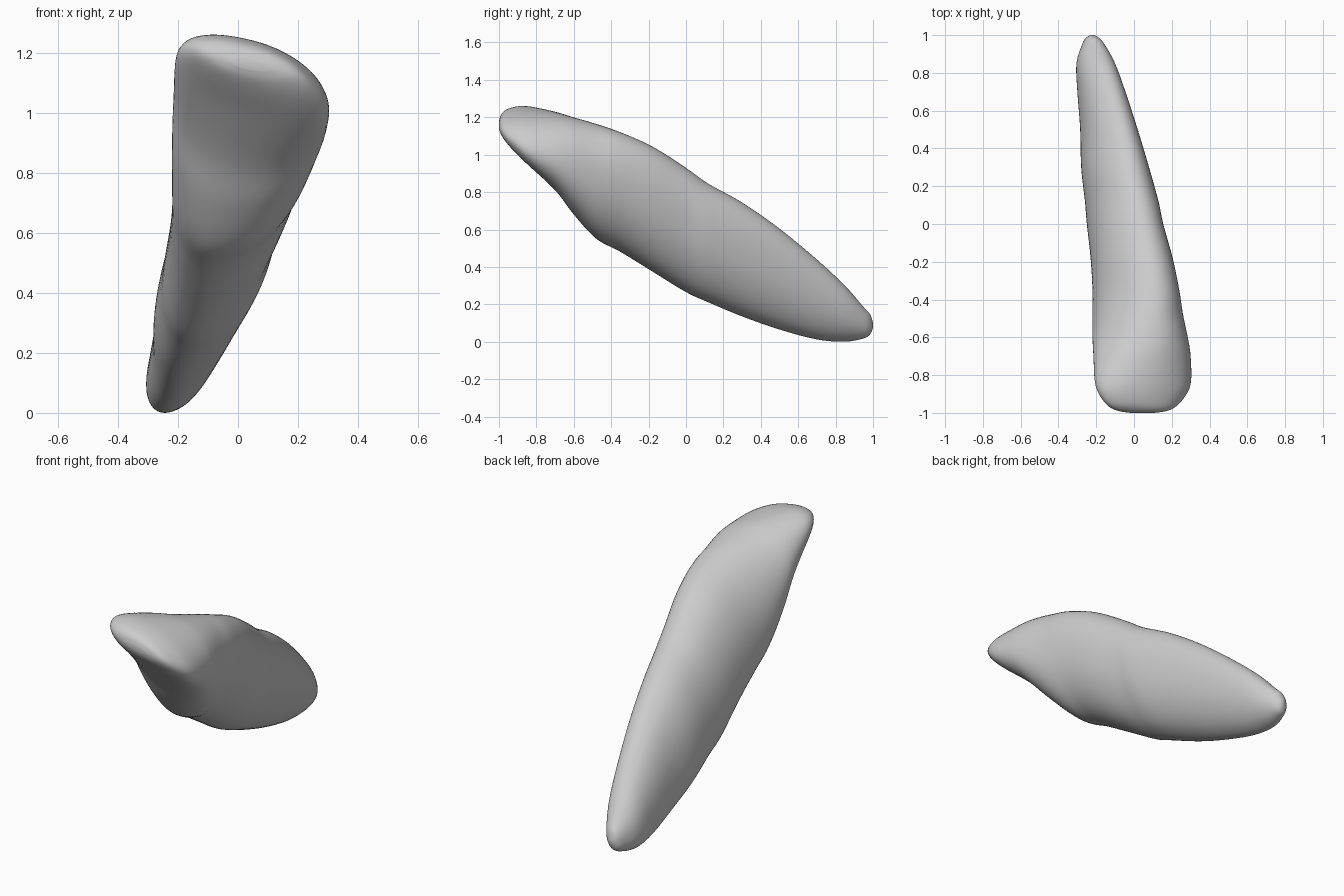
import bpy
import bmesh
from math import cos, sin, pi, copysign
from mathutils import Vector

default_cube = bpy.data.objects.get("Cube")
if default_cube:
    bpy.data.objects.remove(default_cube, do_unlink=True)

# Cross-sections from cutting edge to root tip:
# y, x min, x max, z min, z max, skew of the oval (radians)
SECTIONS = [
    (-1, -.02, .11, 1.14, 1.18, -.6),
    (-.985, -.1, .19, 1.1, 1.22, -.6),
    (-.94, -.16, .25, 1.04, 1.25, -.6),
    (-.85, -.205, .3, .95, 1.26, -.5),
    (-.7, -.215, .3, .81, 1.23, -.15),
    (-.6, -.22, .285, .68, 1.2, .1),
    (-.48, -.22, .26, .55, 1.165, .27),
    (-.35, -.22, .24, .48, 1.12, .4),
    (-.18, -.23, .205, .375, 1.045, .45),
    (0, -.25, .155, .265, .93, .48),
    (.12, -.26, .13, .21, .845, .45),
    (.3, -.28, .08, .135, .745, .47),
    (.5, -.285, .02, .065, .605, .5),
    (.7, -.3, -.045, .012, .44, .47),
    (.85, -.305, -.1, 0, .3, .4),
    (.95, -.275, -.155, .018, .185, .3),
    (.985, -.255, -.185, .04, .145, .2),
    (1, -.23, -.21, .075, .1, 0),
]
SIDES = 64
STEPS = 6
SQUARENESS = .95   # below 1 flattens the broad sides


def spline(a, b, c, d, t):
    """Smooth interpolation between b and c."""
    return b + .5 * t * (c - a + t * (2 * a - 5 * b + 4 * c - d + t * (3 * (b - c) + d - a)))


def smooth_sections(sections):
    last = len(sections) - 1
    for i in range(last):
        near = [sections[min(max(i + k, 0), last)] for k in (-1, 0, 1, 2)]
        for step in range(STEPS):
            yield [spline(*values, step / STEPS) for values in zip(*near)]
    yield list(sections[last])


def soften(value):
    return copysign(abs(value) ** SQUARENESS, value)


def oval(y, x0, x1, z0, z1, skew):
    """Closed skewed oval that fills the given bounds."""
    for k in range(SIDES):
        angle = 2 * pi * k / SIDES
        x = (x0 + x1) / 2 + (x1 - x0) / 2 * soften(cos(angle))
        z = (z0 + z1) / 2 + (z1 - z0) / 2 * soften(sin(angle + skew))
        yield Vector((x, y, z))


# Loft the sections into one closed body
bm = bmesh.new()
rings = [[bm.verts.new(p) for p in oval(*s)] for s in smooth_sections(SECTIONS)]
for ring, following in zip(rings, rings[1:]):
    for k in range(SIDES):
        n = (k + 1) % SIDES
        bm.faces.new((ring[k], ring[n], following[n], following[k]))
bm.faces.new(rings[0])
bm.faces.new(rings[-1])

# Even out the surface slightly
for _ in range(2):
    bmesh.ops.smooth_vert(bm, verts=bm.verts, factor=.3,
                          use_axis_x=True, use_axis_y=True, use_axis_z=True)
bmesh.ops.recalc_face_normals(bm, faces=bm.faces)
for face in bm.faces:
    face.smooth = True

mesh = bpy.data.meshes.new("tooth")
bm.to_mesh(mesh)
bm.free()
tooth = bpy.data.objects.new("tooth", mesh)
bpy.context.collection.objects.link(tooth)

# Plain light grey surface
grey = bpy.data.materials.new("light grey")
grey.use_nodes = True
colour = (.6, .6, .6, 1)
grey.diffuse_color = colour
grey.node_tree.nodes["Principled BSDF"].inputs["Base Color"].default_value = colour
mesh.materials.append(grey)
